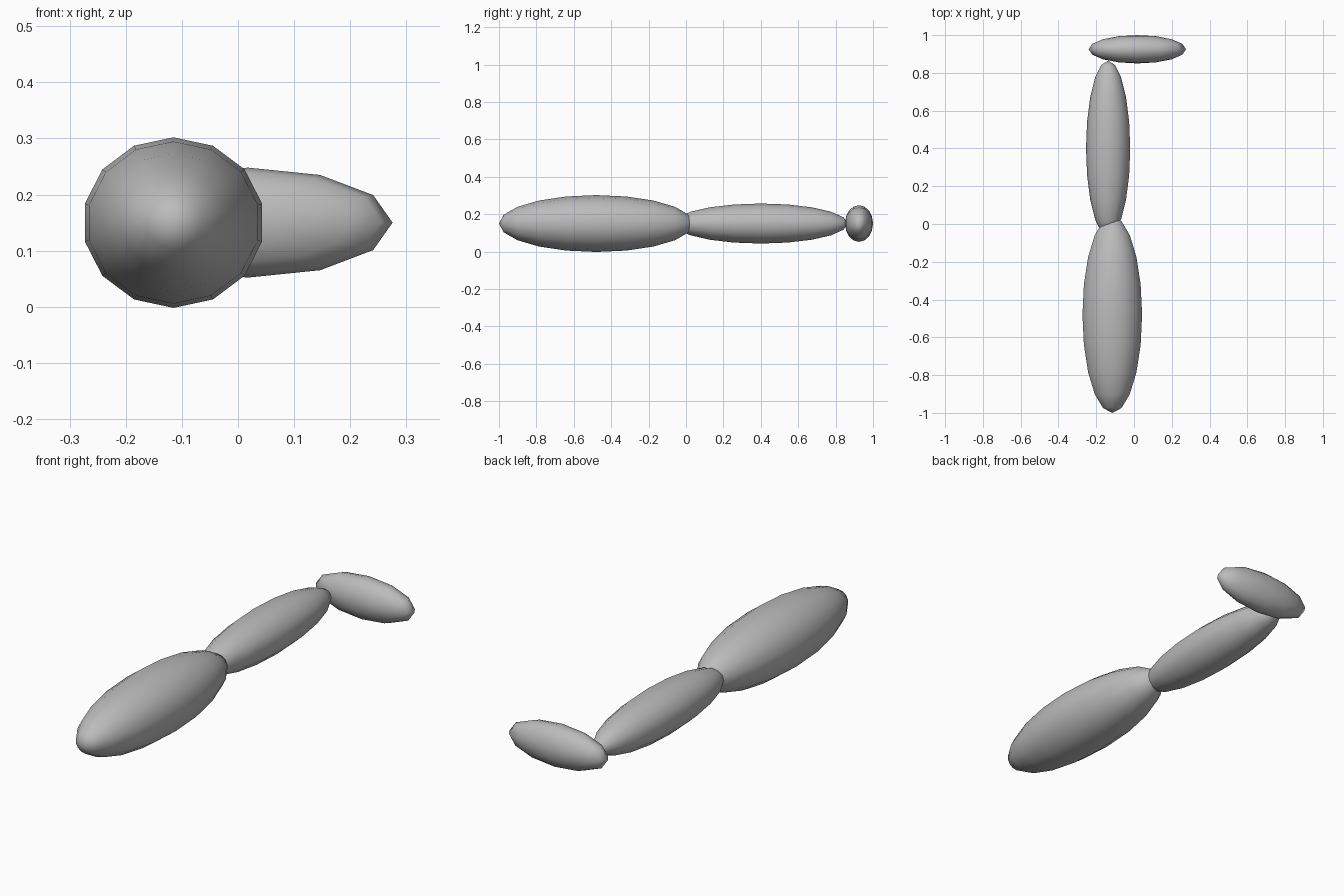
import bpy, math

if "Cube" in bpy.data.objects:
    bpy.data.objects.remove(bpy.data.objects["Cube"])

grey = bpy.data.materials.new("plain_grey")
grey.diffuse_color = (0.5, 0.5, 0.5, 1)
grey.use_nodes = True
grey.node_tree.nodes["Principled BSDF"].inputs["Base Color"].default_value = grey.diffuse_color


def ellipsoid(name, centre, radii, segments, rings):
    """Low-poly smooth ellipsoid with its poles along y; radii are x, y, z."""
    bpy.ops.mesh.primitive_uv_sphere_add(segments=segments, ring_count=rings, radius=1)
    ob = bpy.context.object
    ob.name = name
    ob.rotation_euler = (math.pi / 2, 0, 0)
    ob.scale = (radii[0], radii[2], radii[1])   # local z points along y
    ob.location = centre
    bpy.ops.object.transform_apply(location=False, rotation=True, scale=True)
    ob.data.materials.append(grey)
    bpy.ops.object.shade_smooth()
    return ob


# Upper limb, lower limb and the crosswise end piece
ellipsoid("upper_leg", (-0.115, -0.48, 0.15), (0.162, 0.52, 0.152), 14, 10)
ellipsoid("lower_leg", (-0.137, 0.40, 0.15), (0.117, 0.465, 0.107), 12, 10)
ellipsoid("foot", (0.0175, 0.925, 0.15), (0.258, 0.075, 0.098), 12, 8)
